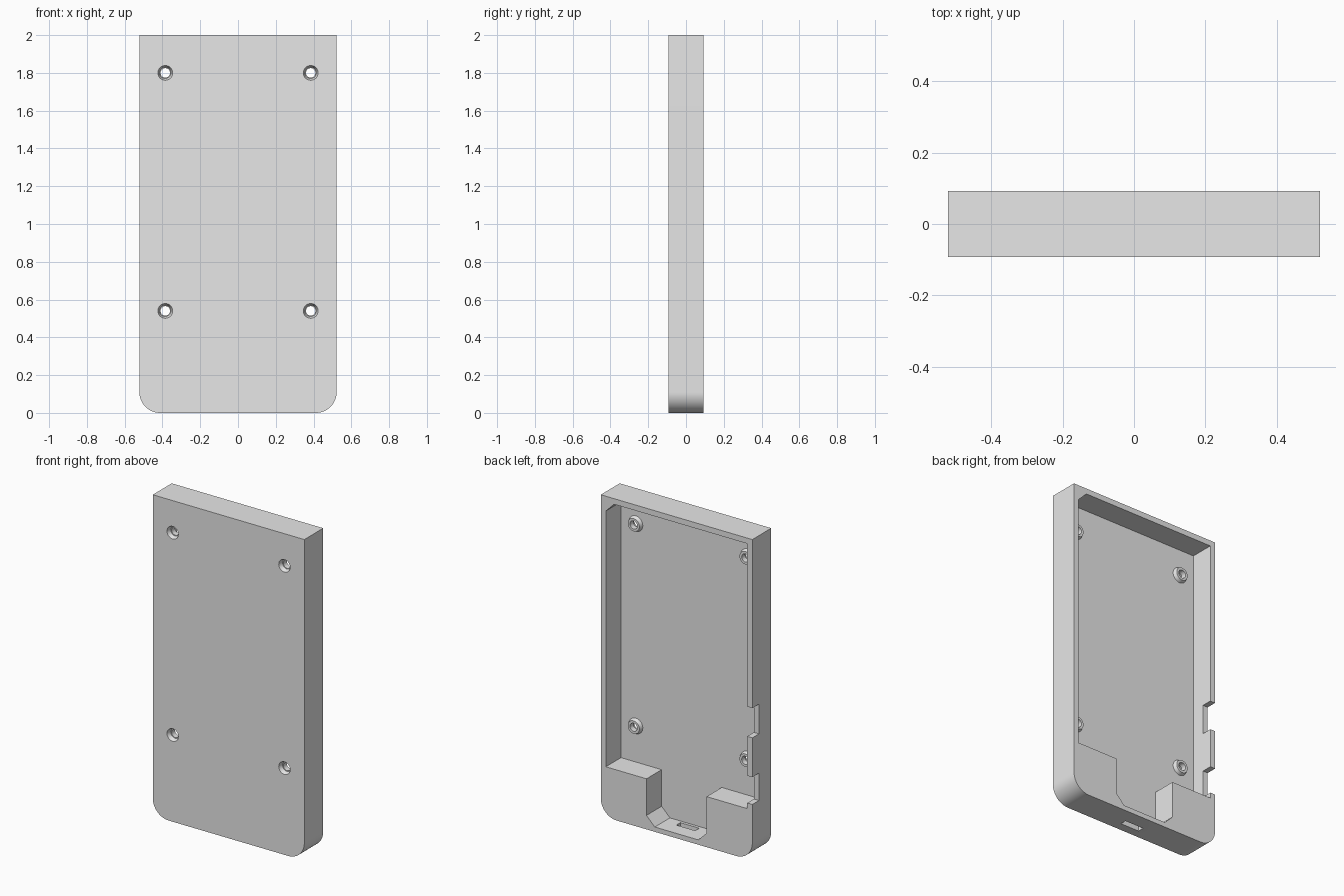
import bpy, bmesh, math
from mathutils import Matrix

cube = bpy.data.objects.get("Cube")
if cube:
    bpy.data.objects.remove(cube, do_unlink=True)

HALF_W, HALF_D, HEIGHT = 0.522, 0.093, 2.0
WALL, FLOOR_Y = 0.035, -0.056
INNER = HALF_W - WALL

grey = bpy.data.materials.new("light grey plastic")
grey.use_nodes = True
grey.diffuse_color = (0.8, 0.8, 0.8, 1)
grey.node_tree.nodes["Principled BSDF"].inputs["Base Color"].default_value = grey.diffuse_color


def finish(name, bm):
    bmesh.ops.recalc_face_normals(bm, faces=bm.faces)
    mesh = bpy.data.meshes.new(name)
    bm.to_mesh(mesh)
    bm.free()
    mesh.materials.append(grey)
    obj = bpy.data.objects.new(name, mesh)
    bpy.context.collection.objects.link(obj)
    return obj


def prism(name, outline, y0, y1):
    """Extrude an (x, z) outline from y0 to y1."""
    bm = bmesh.new()
    face = bm.faces.new([bm.verts.new((x, y0, z)) for x, z in outline])
    ext = bmesh.ops.extrude_face_region(bm, geom=[face])
    verts = [v for v in ext["geom"] if isinstance(v, bmesh.types.BMVert)]
    bmesh.ops.translate(bm, verts=verts, vec=(0, y1 - y0, 0))
    return finish(name, bm)


def box(name, x0, x1, y0, y1, z0, z1):
    return prism(name, [(x0, z0), (x1, z0), (x1, z1), (x0, z1)], y0, y1)


def cone(name, x, z, y0, y1, r0, r1):
    """Round part along y, radius r0 at y0 and r1 at y1."""
    bm = bmesh.new()
    bmesh.ops.create_cone(bm, cap_ends=True, segments=32, radius1=r0, radius2=r1, depth=y1 - y0)
    turn = Matrix.Translation((x, (y0 + y1) / 2, z)) @ Matrix.Rotation(-math.pi / 2, 4, "X")
    bmesh.ops.transform(bm, matrix=turn, verts=bm.verts)
    return finish(name, bm)


def combine(target, tool, operation="DIFFERENCE"):
    tool.hide_render = True
    mod = target.modifiers.new("cut", "BOOLEAN")
    mod.operation, mod.object, mod.solver = operation, tool, "EXACT"
    bpy.context.view_layer.objects.active = target
    bpy.ops.object.modifier_apply(modifier=mod.name)
    bpy.data.objects.remove(tool, do_unlink=True)


# Outer body with rounded bottom corners
radius, steps = 0.11, 16
outline = [(-HALF_W, HEIGHT)]
for side, start in ((-1, math.pi), (1, 1.5 * math.pi)):
    for i in range(steps + 1):
        a = start + i / steps * math.pi / 2
        outline.append((side * (HALF_W - radius) + radius * math.cos(a),
                        radius + radius * math.sin(a)))
outline.append((HALF_W, HEIGHT))
case = prism("case", outline, -HALF_D, HALF_D)

# Open cavity with a chamfered top corner and a recess between two lower blocks
block_z, recess, chamfer, floor_z = 0.315, 0.207, 0.057, 0.03
top = HEIGHT - WALL
cavity = [(-INNER, top), (INNER - chamfer, top), (INNER, top - chamfer), (INNER, block_z),
          (recess, block_z), (recess, floor_z + chamfer), (recess - chamfer, floor_z),
          (chamfer - recess, floor_z), (-recess, floor_z + chamfer), (-recess, block_z),
          (-INNER, block_z)]
combine(case, prism("cavity_cutter", cavity, FLOOR_Y, 0.3))

# Two notches in one side wall
for z0, z1 in ((0.765, 0.95), (0.35, 0.52)):
    combine(case, box("notch_cutter", -0.6, -INNER + 0.01, 0.028, 0.3, z0, z1))

# Connector slot through the bottom wall
combine(case, box("slot_cutter", -0.065, 0.065, -0.038, 0.002, -0.1, 0.06))

# Screw bosses with countersunk through holes
for x in (-0.385, 0.385):
    for z in (0.54, 1.8):
        combine(case, cone("boss", x, z, FLOOR_Y - 0.01, FLOOR_Y + 0.022, 0.052, 0.04), "UNION")
        combine(case, cone("hole_cutter", x, z, -0.2, 0.05, 0.025, 0.025))
        combine(case, cone("countersink_cutter", x, z, -HALF_D - 0.01, -HALF_D + 0.025, 0.043, 0.03))

bpy.ops.object.select_all(action="DESELECT")
case.select_set(True)
bpy.context.view_layer.objects.active = case
bpy.ops.object.shade_smooth_by_angle(angle=math.radians(30))
